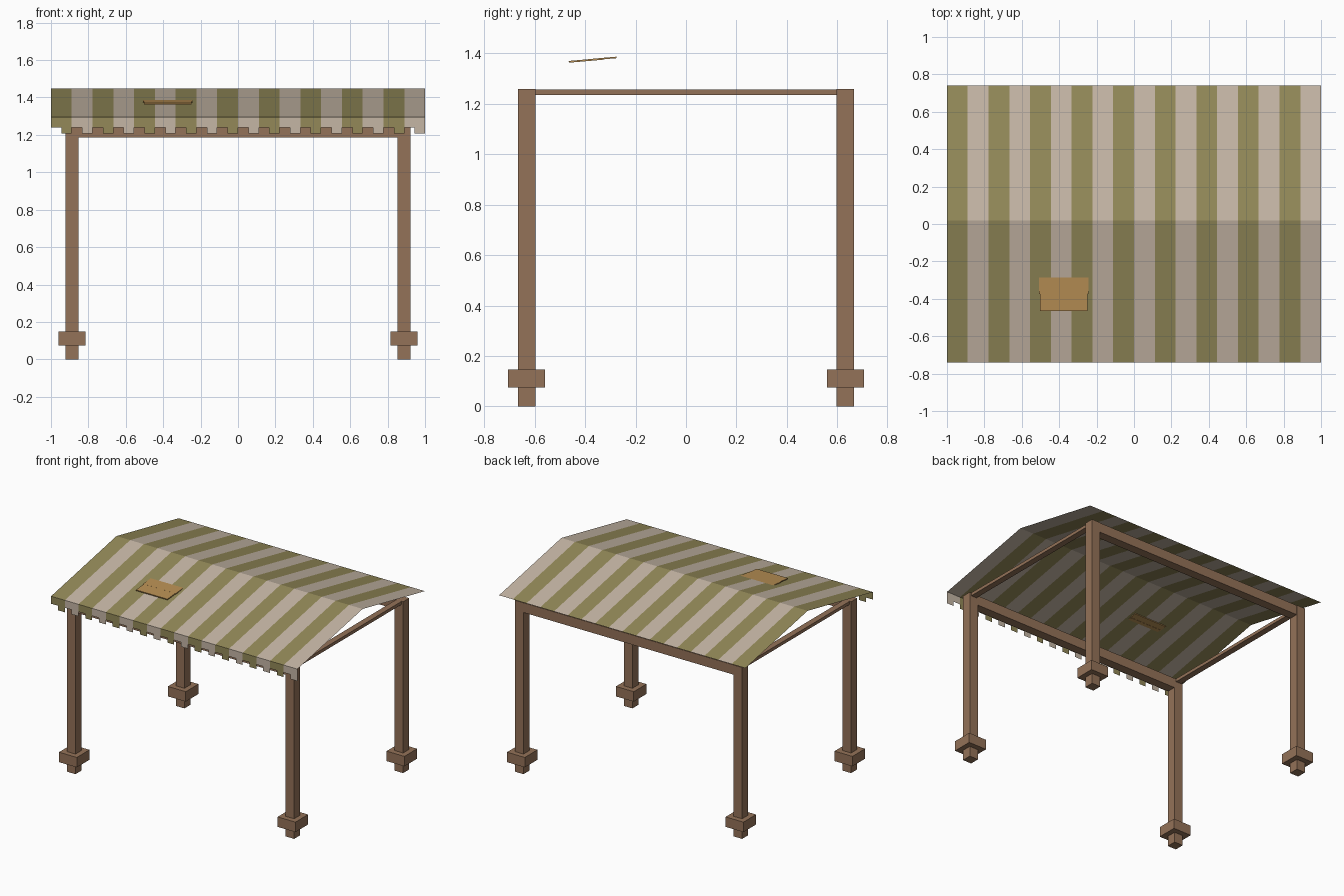
import bpy, bmesh, math
from mathutils import Matrix

if "Cube" in bpy.data.objects:
    bpy.data.objects.remove(bpy.data.objects["Cube"])


def material(name, rgb):
    """Flat material from an sRGB 0-255 triple."""
    m = bpy.data.materials.new(name)
    lin = [((c / 255 + 0.055) / 1.055) ** 2.4 for c in rgb]
    m.diffuse_color = (*lin, 1)
    m.use_nodes = True
    m.node_tree.nodes["Principled BSDF"].inputs["Base Color"].default_value = m.diffuse_color
    return m


WOOD = material("brown_wood", (148, 114, 88))
OLIVE = material("olive_cloth", (147, 137, 88))
BEIGE = material("beige_cloth", (197, 182, 165))
TAN = material("tan_patch", (184, 143, 84))


def add_object(name, bm, mats):
    me = bpy.data.meshes.new(name)
    bm.to_mesh(me)
    bm.free()
    ob = bpy.data.objects.new(name, me)
    for m in mats:
        me.materials.append(m)
    bpy.context.collection.objects.link(ob)
    return ob


def box(name, center, size, mat, tilt=0):
    bm = bmesh.new()
    bmesh.ops.create_cube(bm, size=1, matrix=Matrix.Diagonal((*size, 1)))
    ob = add_object(name, bm, [mat])
    ob.location = center
    ob.rotation_euler.x = tilt
    return ob


def quad(bm, corners, index):
    f = bm.faces.new([bm.verts.new(c) for c in corners])
    f.material_index = index


# Posts with square collars near the foot
PX, PY, TOP = 0.888, 0.632, 1.258
for sx, side in ((-1, "left"), (1, "right")):
    for sy, end in ((-1, "front"), (1, "back")):
        box(f"{end}_{side}_post", (sx * PX, sy * PY, TOP / 2), (0.07, 0.07, TOP), WOOD)
        box(f"{end}_{side}_collar", (sx * PX, sy * PY, 0.111), (0.145, 0.147, 0.073), WOOD)

# Long beams at front and back, slim rails on the two ends
for sy, end in ((-1, "front"), (1, "back")):
    box(f"{end}_beam", (0, sy * PY, 1.2215), (2 * PX - 0.07, 0.066, 0.071), WOOD)
for sx, side in ((-1, "left"), (1, "right")):
    box(f"{side}_rail", (sx * PX, 0, 1.246), (0.045, 2 * PY - 0.07, 0.023), WOOD)

# Striped cloth roof: thin sheet bent at the ridge
STRIPES = 18
W = 2 / STRIPES
PROFILE = [(-0.74, 1.295), (0.018, 1.447), (0.74, 1.302)]
bm = bmesh.new()
for i in range(STRIPES):
    a, b = -1 + i * W, -1 + (i + 1) * W
    for (y0, z0), (y1, z1) in zip(PROFILE, PROFILE[1:]):
        quad(bm, [(a, y0, z0), (b, y0, z0), (b, y1, z1), (a, y1, z1)], i % 2)
bmesh.ops.remove_doubles(bm, verts=bm.verts, dist=0.0005)
add_object("striped_roof", bm, [OLIVE, BEIGE])

# Hanging front valance: each stripe has a short and a long half
bm = bmesh.new()
y, z = PROFILE[0]
for i in range(STRIPES):
    a = -1 + i * W
    for k, low in enumerate((1.24, 1.207)):
        x0, x1 = a + k * W / 2, a + (k + 1) * W / 2
        quad(bm, [(x0, y, low), (x1, y, low), (x1, y, z), (x0, y, z)], i % 2)
add_object("front_valance", bm, [OLIVE, BEIGE])

# Repair patch lying on the front slope, in two overlapping boards
tilt = math.radians(5)
box("lower_patch", (-0.375, -0.395, 1.3725), (0.255, 0.14, 0.007), TAN, tilt)
box("upper_patch", (-0.375, -0.325, 1.3795), (0.265, 0.10, 0.006), TAN, tilt)
